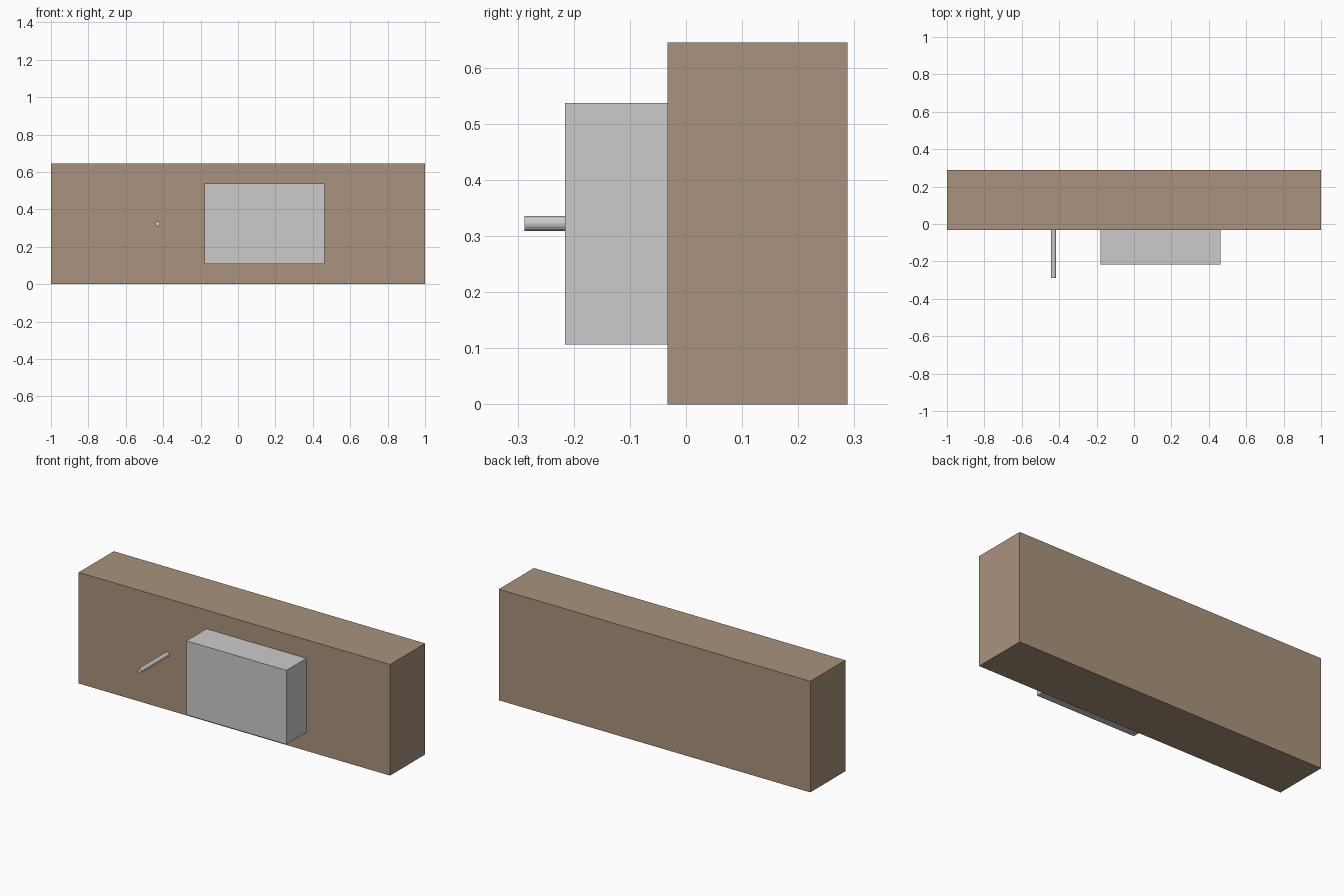
import bpy
import math

if "Cube" in bpy.data.objects:
    bpy.data.objects.remove(bpy.data.objects["Cube"])


def box(name, lo, hi):
    """Axis-aligned box between two corners."""
    centre = [(a + b) / 2 for a, b in zip(lo, hi)]
    bpy.ops.mesh.primitive_cube_add(size=1, location=centre)
    ob = bpy.context.object
    ob.name = name
    ob.scale = [b - a for a, b in zip(lo, hi)]
    bpy.ops.object.transform_apply(location=False, rotation=False, scale=True)
    return ob


FRONT = -0.033  # y of the panel's front face

# Long brown panel
panel = box("wall_panel", (-1, FRONT, 0), (1, 0.288, 0.645))
brown = bpy.data.materials.new("brown")
brown.diffuse_color = (0.40, 0.29, 0.20, 1)
brown.use_nodes = True
brown.node_tree.nodes["Principled BSDF"].inputs["Base Color"].default_value = brown.diffuse_color
panel.data.materials.append(brown)

# Grey box mounted on the front
box("front_box", (-0.18, -0.216, 0.107), (0.462, FRONT, 0.537))

# Thin round peg standing out of the front
tip = -0.288
bpy.ops.mesh.primitive_cylinder_add(
    vertices=16, radius=0.0135, depth=FRONT - tip,
    location=(-0.43, (FRONT + tip) / 2, 0.3225),
    rotation=(math.pi / 2, 0, 0))
bpy.context.object.name = "front_peg"
